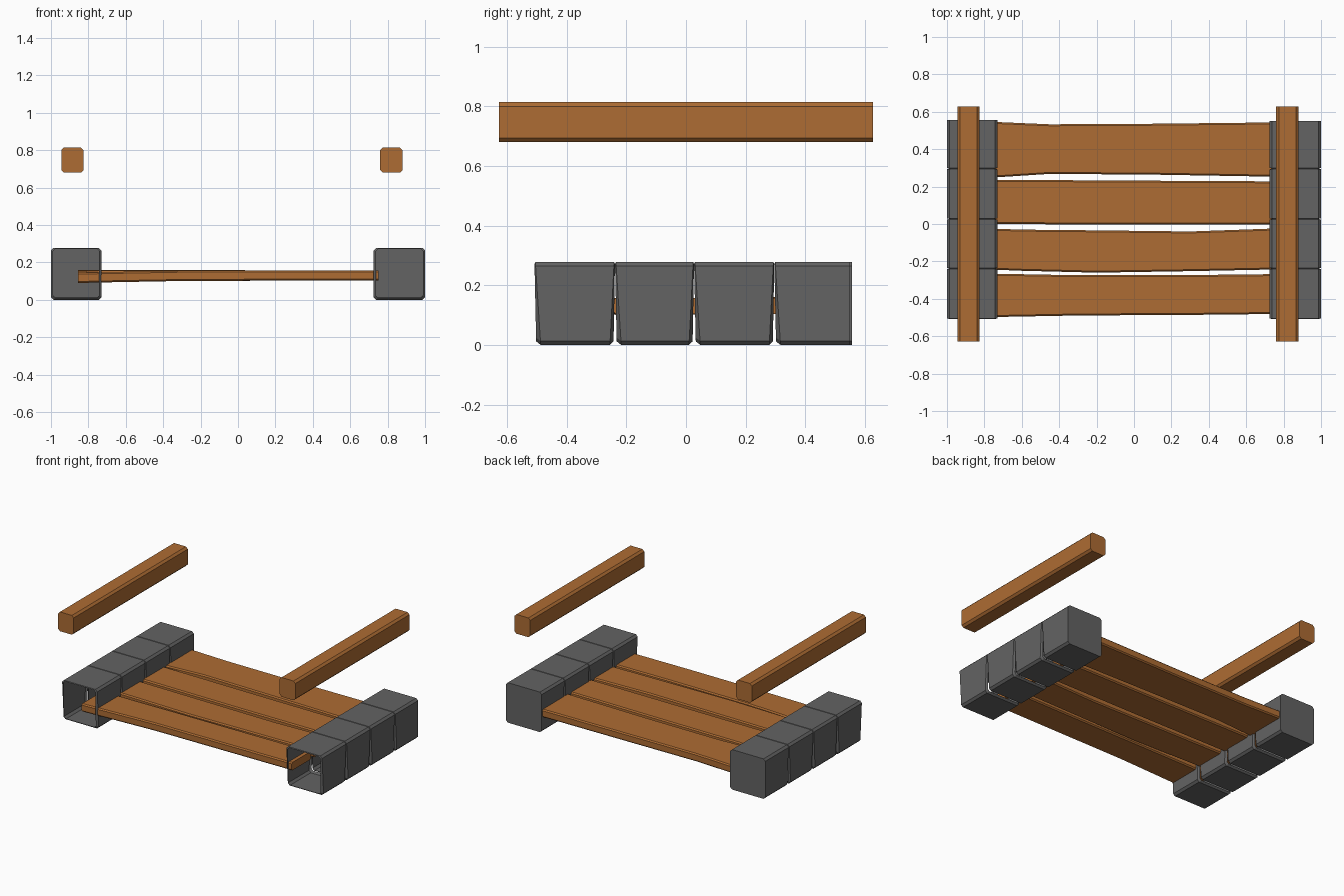
import bpy, bmesh

if "Cube" in bpy.data.objects:
    bpy.data.objects.remove(bpy.data.objects["Cube"])


def material(name, rgb):
    m = bpy.data.materials.new(name)
    m.diffuse_color = (*rgb, 1)
    m.use_nodes = True
    m.node_tree.nodes["Principled BSDF"].inputs["Base Color"].default_value = m.diffuse_color
    return m


WOOD = material("warm wood", (0.42, 0.15, 0.033))
STONE = material("grey stone", (0.125, 0.125, 0.125))


def octagon(a0, a1, z0, z1, c):
    """Chamfered rectangle in a horizontal axis and z."""
    return [(a0 + c, z0), (a1 - c, z0), (a1, z0 + c), (a1, z1 - c),
            (a1 - c, z1), (a0 + c, z1), (a0, z1 - c), (a0, z0 + c)]


def loft(name, rings, mat, cap_start=True, cap_end=True):
    """Skin a list of equal-length 3D rings."""
    bm = bmesh.new()
    loops = [[bm.verts.new(p) for p in ring] for ring in rings]
    n = len(loops[0])
    for a, b in zip(loops, loops[1:]):
        for i in range(n):
            j = (i + 1) % n
            bm.faces.new((a[i], a[j], b[j], b[i]))
    if cap_start:
        bm.faces.new(loops[0][::-1])
    if cap_end:
        bm.faces.new(loops[-1])
    bmesh.ops.recalc_face_normals(bm, faces=bm.faces)
    me = bpy.data.meshes.new(name)
    bm.to_mesh(me)
    bm.free()
    me.materials.append(mat)
    ob = bpy.data.objects.new(name, me)
    bpy.context.collection.objects.link(ob)
    return ob


# Stone blocks: hollow rows, open at the front, closed at the back
Z0, Z1 = 0.0, 0.278


def block(name, x0, x1, y0, y1, last):
    outer = octagon(x0, x1, Z0, Z1, 0.014)
    inner = octagon(x0 + 0.012, x1 - 0.012, Z0 + 0.012, Z1 - 0.006, 0.012)

    def ring(profile, y, lean):
        return [(x, y + lean * (1 - z / Z1), z) for x, z in profile]

    rings = [ring(inner, y0, 0.006), ring(outer, y0 + 0.003, 0.018)]
    if last:
        rings.append(ring(outer, y1, 0))
    else:
        rings += [ring(outer, y1 - 0.003, -0.014), ring(inner, y1, -0.005)]
    loft(name, rings, STONE, cap_start=False, cap_end=last)


for side, x0, x1, back in (("left", -1.0, -0.73, 0.557), ("right", 0.725, 1.0, 0.55)):
    ys = [-0.508, -0.238, 0.027, 0.296, back]
    for i in range(4):
        block(f"{side}_block_{i + 1}", x0, x1, ys[i], ys[i + 1], i == 3)

# Planks: uneven edges given as (x, near y, far y, height shift)
planks = [
    [(-0.855, -0.497, -0.265, -0.013), (-0.73, -0.497, -0.266, -0.010),
     (-0.3, -0.489, -0.274, -0.002), (0.3, -0.486, -0.273, 0), (0.75, -0.481, -0.268, 0)],
    [(-0.855, -0.24, -0.022, -0.003), (-0.6, -0.25, -0.03, 0),
     (-0.2, -0.26, -0.034, 0), (0.3, -0.252, -0.04, 0), (0.75, -0.243, -0.024, 0)],
    [(-0.855, 0.0, 0.237, 0), (0.0, -0.003, 0.232, -0.001), (0.75, -0.003, 0.228, 0)],
    [(-0.855, 0.242, 0.55, 0.001), (-0.73, 0.25, 0.545, 0.001),
     (-0.45, 0.268, 0.533, 0.002), (0.1, 0.264, 0.536, 0), (0.75, 0.253, 0.543, 0)],
]
for i, stations in enumerate(planks):
    rings = [[(x, y, z) for y, z in octagon(a, b, 0.103 + dz, 0.158 + dz, 0.008)]
             for x, a, b, dz in stations]
    loft(f"plank_{i + 1}", rings, WOOD)

# Raised side beams
for side, x0, x1 in (("left", -0.945, -0.825), ("right", 0.76, 0.88)):
    prof = octagon(x0, x1, 0.68, 0.814, 0.014)
    loft(f"{side}_beam", [[(x, y, z) for x, z in prof] for y in (-0.627, 0.627)], WOOD)
